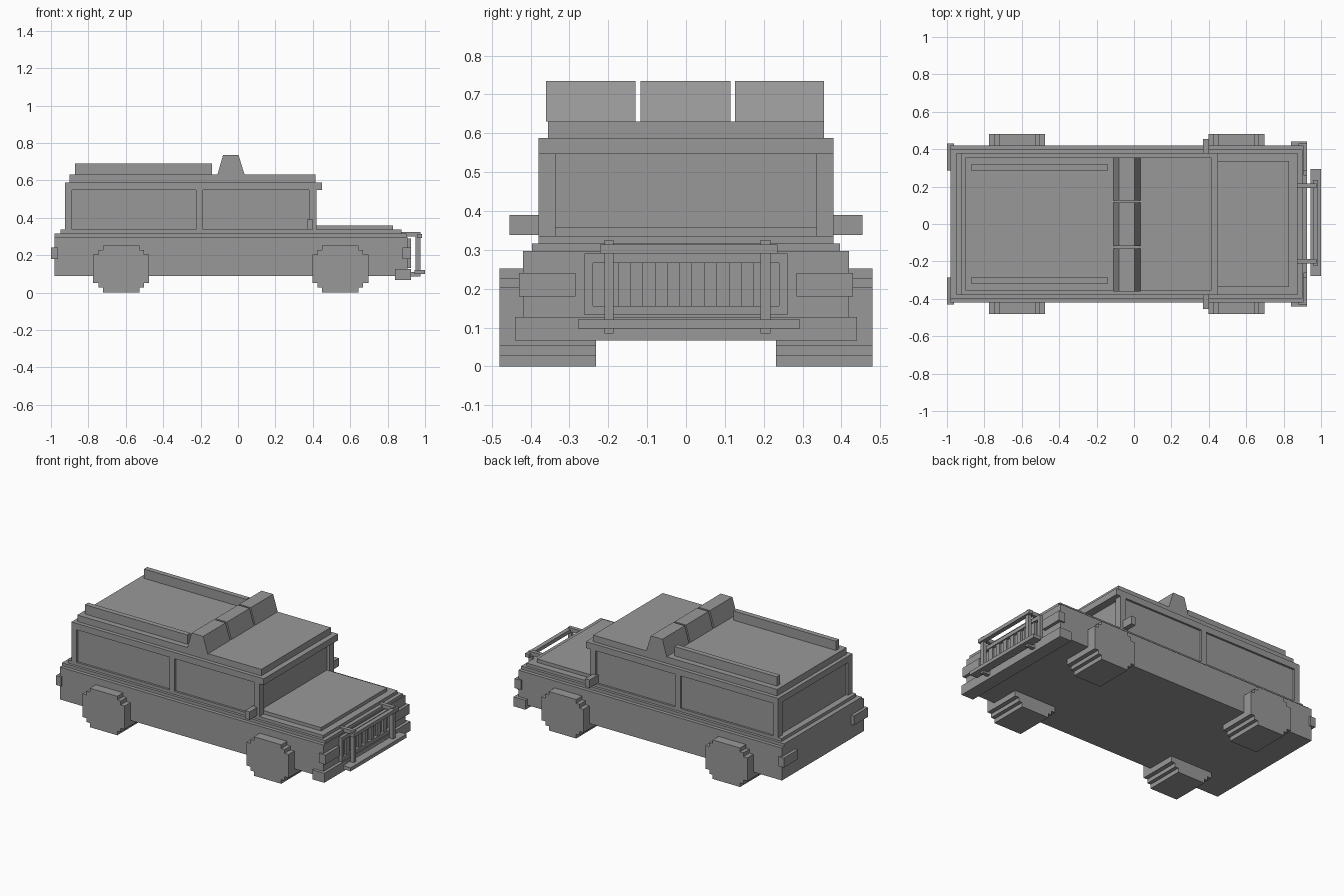
import bpy, bmesh

if "Cube" in bpy.data.objects:
    bpy.data.objects.remove(bpy.data.objects["Cube"])

grey = bpy.data.materials.new("mid_grey")
grey.diffuse_color = (0.318, 0.318, 0.318, 1)
grey.use_nodes = True
grey.node_tree.nodes["Principled BSDF"].inputs["Base Color"].default_value = grey.diffuse_color


def finish(name, bm):
    bmesh.ops.recalc_face_normals(bm, faces=bm.faces)
    mesh = bpy.data.meshes.new(name)
    bm.to_mesh(mesh)
    bm.free()
    mesh.materials.append(grey)
    ob = bpy.data.objects.new(name, mesh)
    bpy.context.collection.objects.link(ob)
    return ob


def prism(name, profile, y0, y1):
    """Extrude an (x, z) outline along y."""
    bm = bmesh.new()
    face = bm.faces.new([bm.verts.new((x, y0, z)) for x, z in profile])
    ext = bmesh.ops.extrude_face_region(bm, geom=[face])["geom"]
    verts = [v for v in ext if isinstance(v, bmesh.types.BMVert)]
    bmesh.ops.translate(bm, vec=(0, y1 - y0, 0), verts=verts)
    return finish(name, bm)


def box(name, x0, x1, y0, y1, z0, z1):
    return prism(name, [(x0, z0), (x1, z0), (x1, z1), (x0, z1)], y0, y1)


def pair(name, x0, x1, y0, y1, z0, z1):
    """Box on both sides of the car."""
    box(name + "_left", x0, x1, y0, y1, z0, z1)
    box(name + "_right", x0, x1, -y1, -y0, z0, z1)


# Lower body with stepped shoulders
box("lower_body", -0.98, 0.905, -0.42, 0.42, 0.088, 0.297)
box("body_shoulder", -0.98, 0.90, -0.397, 0.397, 0.297, 0.316)
box("body_deck", -0.95, 0.875, -0.38, 0.38, 0.316, 0.336)
box("hood", 0.39, 0.83, -0.337, 0.337, 0.336, 0.358)

# Cabin: recessed glass core framed by pillars, capped by the roof
box("cabin_glass", -0.91, 0.40, -0.367, 0.367, 0.336, 0.547)
pair("front_pillar", 0.38, 0.42, 0.335, 0.38, 0.336, 0.547)
pair("middle_pillar", -0.225, -0.188, 0.36, 0.38, 0.336, 0.547)
pair("rear_pillar", -0.925, -0.887, 0.335, 0.38, 0.336, 0.547)
box("roof_rim", -0.925, 0.45, -0.38, 0.38, 0.547, 0.588)
box("roof_panel", -0.90, 0.415, -0.355, 0.355, 0.588, 0.63)
pair("roof_rail", -0.872, -0.14, 0.285, 0.318, 0.63, 0.69)

# Three-piece roof light bar
for i, (y0, y1) in enumerate([(-0.36, -0.13), (-0.117, 0.114), (0.126, 0.355)]):
    prism(f"roof_light_{i + 1}",
          [(-0.11, 0.63), (0.035, 0.63), (0.003, 0.735), (-0.08, 0.735)], y0, y1)

# Mirrors, lamps and bumper
pair("mirror", 0.37, 0.402, 0.36, 0.455, 0.338, 0.39)
pair("front_lamp", 0.88, 0.925, 0.285, 0.43, 0.18, 0.241)
pair("rear_lamp", -1.0, -0.963, 0.285, 0.43, 0.18, 0.241)
box("front_bumper", 0.84, 0.925, -0.44, 0.44, 0.066, 0.127)

# Grille frame with vertical slats in its recess
box("grille_top", 0.90, 0.925, -0.261, 0.261, 0.266, 0.29)
box("grille_bottom", 0.90, 0.925, -0.261, 0.261, 0.132, 0.156)
pair("grille_side", 0.90, 0.925, 0.24, 0.261, 0.156, 0.266)
for i in range(7):
    y = -0.19 + i * 0.0633
    box(f"grille_slat_{i + 1}", 0.90, 0.918, y - 0.016, y + 0.016, 0.156, 0.266)

# Tube guard in front of the grille
for name, y0, y1 in [("right", -0.21, -0.186), ("left", 0.192, 0.217)]:
    box("guard_post_" + name, 0.95, 0.975, y0, y1, 0.085, 0.325)
    box("guard_arm_" + name, 0.87, 0.95, y0, y1, 0.3, 0.325)
    box("guard_foot_" + name, 0.90, 0.95, y0, y1, 0.085, 0.11)
box("guard_top_bar", 0.957, 0.985, -0.222, 0.236, 0.291, 0.314)
box("guard_low_bar", 0.945, 1.0, -0.278, 0.294, 0.098, 0.121)

# Stepped, blocky wheels
steps = [(0.15, 0.052, 0.203), (0.122, 0.027, 0.228), (0.098, 0.0, 0.252)]
outline = []
for w, z0, z1 in steps:
    outline += [(w, z0, z1)]
right_up = [p for w, z0, z1 in steps[::-1] for p in ((w, z0), (w, None))]
quarter = []
for i, (w, z0, z1) in enumerate(steps[::-1]):
    nxt = steps[::-1][i + 1] if i < 2 else None
    quarter += [(w, z0)] + ([(w, nxt[1])] if nxt else [])
lower = quarter
upper = [(x, 0.2545 - z if z else 0.252) for x, z in quarter][::-1]
half = lower + upper
profile = half + [(-x, z) for x, z in half[::-1]]
for label, cx in (("front", 0.547), ("rear", -0.625)):
    pts = [(cx + x, z) for x, z in profile]
    prism(label + "_wheel_left", pts, 0.232, 0.48)
    prism(label + "_wheel_right", pts, -0.48, -0.232)
